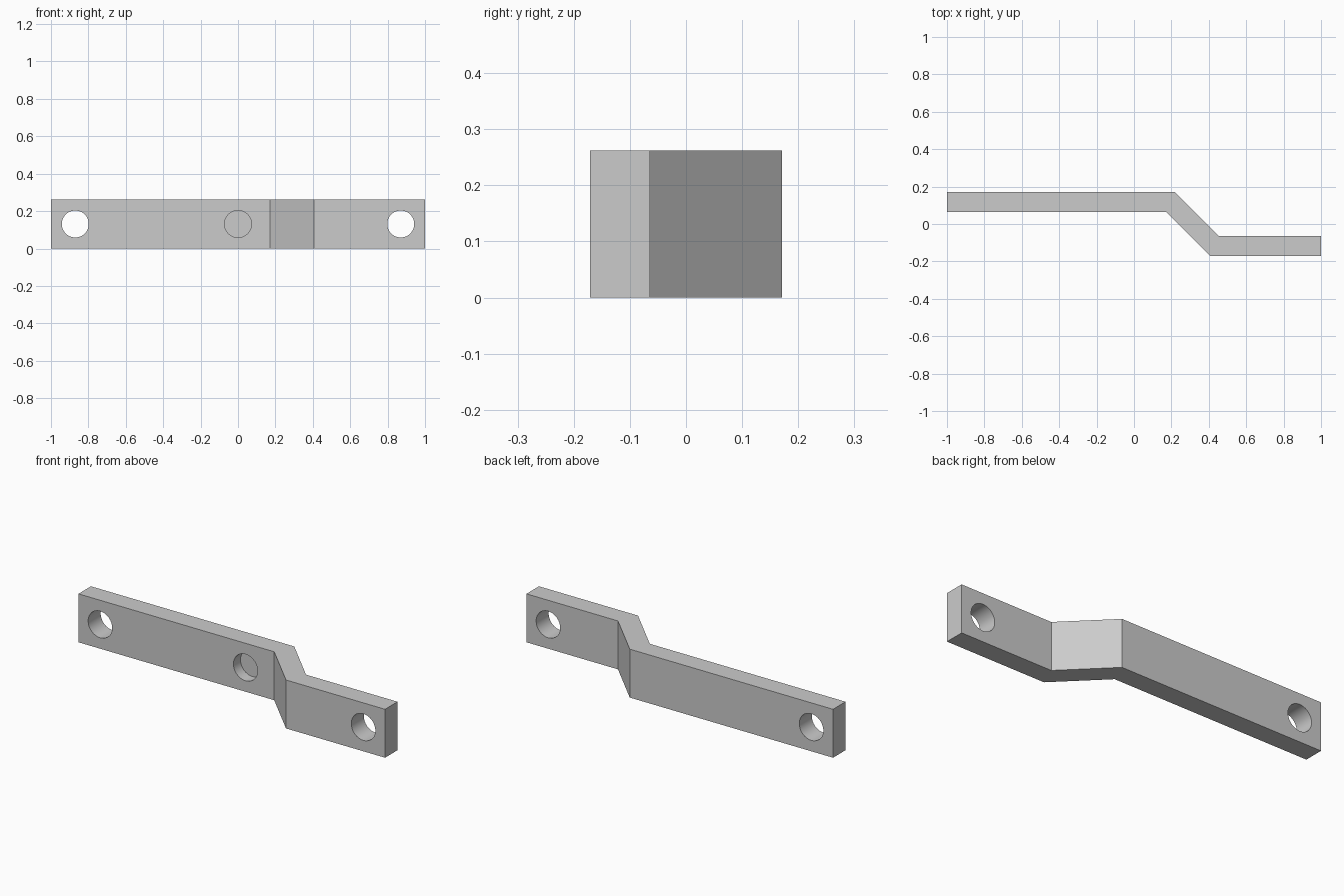
import bpy
import bmesh
import math

cube = bpy.data.objects.get("Cube")
if cube:
    bpy.data.objects.remove(cube, do_unlink=True)

HEIGHT = 0.262
RADIUS = 0.072

# Plain grey metal
grey = bpy.data.materials.new("grey_metal")
grey.use_nodes = True
colour = (0.6, 0.6, 0.6, 1)
grey.diffuse_color = colour
grey.node_tree.nodes["Principled BSDF"].inputs["Base Color"].default_value = colour

# Offset bar: outline seen from above, pulled up to full height
outline = [(-1, 0.064), (0.172, 0.064), (0.407, -0.171), (1, -0.171),
           (1, -0.064), (0.452, -0.064), (0.217, 0.171), (-1, 0.171)]
bm = bmesh.new()
base = bm.faces.new([bm.verts.new((x, y, 0)) for x, y in outline])
top = bmesh.ops.extrude_face_region(bm, geom=[base])["geom"]
bmesh.ops.translate(bm, vec=(0, 0, HEIGHT),
                    verts=[v for v in top if isinstance(v, bmesh.types.BMVert)])
bmesh.ops.recalc_face_normals(bm, faces=bm.faces)
mesh = bpy.data.meshes.new("offset_bar")
bm.to_mesh(mesh)
bm.free()
bar = bpy.data.objects.new("offset_bar", mesh)
bpy.context.collection.objects.link(bar)
mesh.materials.append(grey)


def drill(name, x, y_front, y_back):
    """Cut a round hole along y between two depths."""
    bpy.ops.mesh.primitive_cylinder_add(
        vertices=64, radius=RADIUS, depth=y_back - y_front,
        location=(x, (y_front + y_back) / 2, HEIGHT / 2),
        rotation=(math.pi / 2, 0, 0))
    cutter = bpy.context.object
    cutter.name = name
    cutter.data.materials.append(grey)
    cut = bar.modifiers.new(name, "BOOLEAN")
    cut.operation = "DIFFERENCE"
    cut.solver = "EXACT"
    cut.object = cutter
    bpy.context.view_layer.objects.active = bar
    bpy.ops.object.modifier_apply(modifier=name)
    bpy.data.objects.remove(cutter, do_unlink=True)


# Through holes at both ends, blind hole in the front of the long arm
drill("right_hole", -0.87, 0, 0.3)
drill("left_hole", 0.87, -0.3, 0)
drill("blind_hole", 0, 0, 0.064 + 0.06)

# Smooth hole walls, sharp bar edges
bpy.ops.object.select_all(action="DESELECT")
bar.select_set(True)
bpy.context.view_layer.objects.active = bar
bpy.ops.object.shade_smooth_by_angle(angle=math.radians(30))
